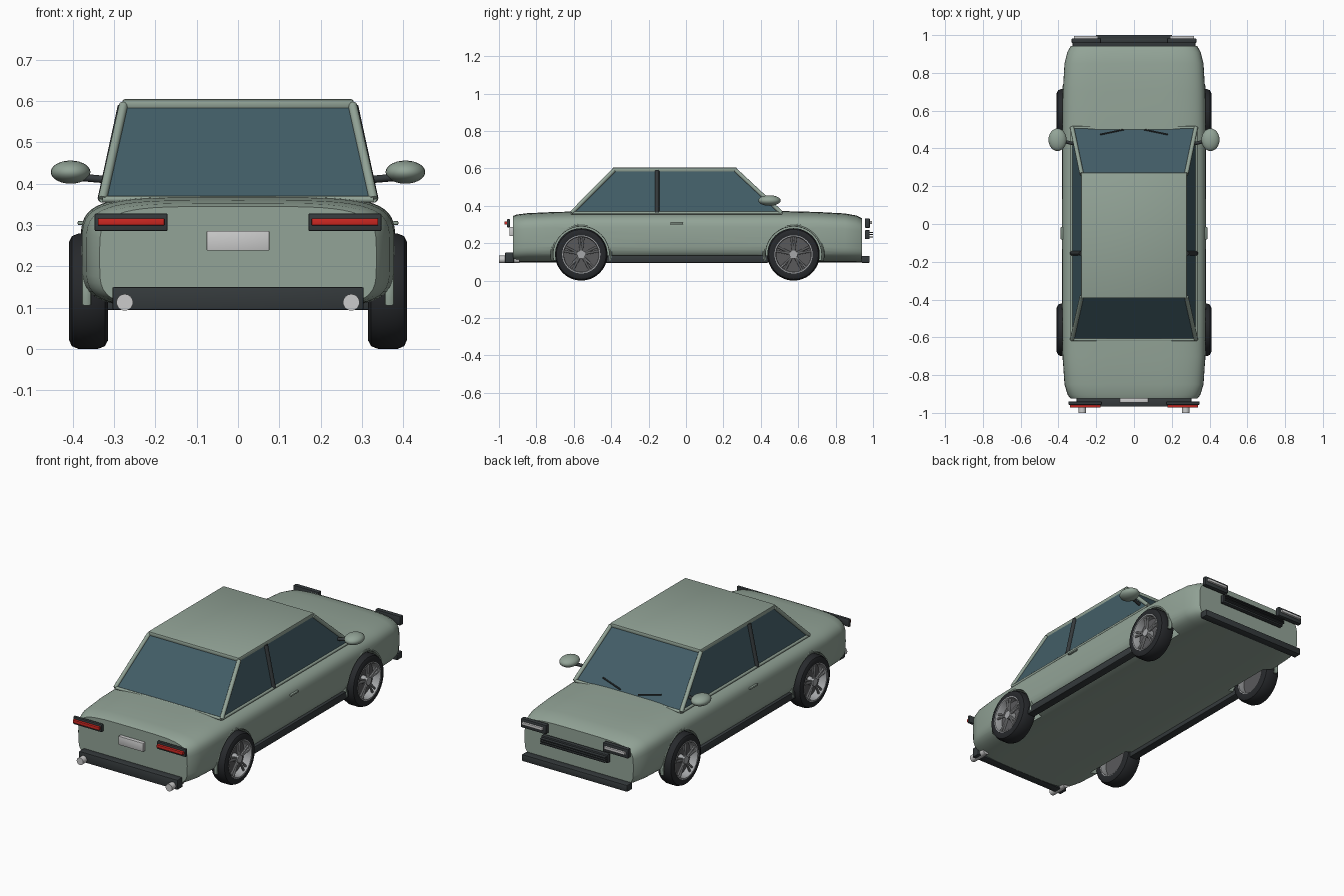
import bpy, bmesh, math
from mathutils import Vector

if "Cube" in bpy.data.objects:
    bpy.data.objects.remove(bpy.data.objects["Cube"])


def mat(name, c):
    m = bpy.data.materials.new(name)
    m.diffuse_color = (*c, 1)
    m.use_nodes = True
    m.node_tree.nodes["Principled BSDF"].inputs["Base Color"].default_value = m.diffuse_color
    return m


PAINT = mat("paint", (0.29, 0.37, 0.31))
GLASS = mat("glass", (0.055, 0.11, 0.135))
DARK = mat("dark_trim", (0.035, 0.042, 0.045))
TYRE = mat("rubber", (0.02, 0.022, 0.025))
RIM = mat("rim_grey", (0.38, 0.39, 0.4))
WELL = mat("rim_shadow", (0.1, 0.1, 0.105))
CHROME = mat("chrome", (0.6, 0.6, 0.6))
RED = mat("red_lamp", (0.6, 0.02, 0.015))


def make(name, bm, m, smooth=True):
    bmesh.ops.recalc_face_normals(bm, faces=bm.faces[:])
    me = bpy.data.meshes.new(name)
    bm.to_mesh(me)
    bm.free()
    ob = bpy.data.objects.new(name, me)
    bpy.context.collection.objects.link(ob)
    me.materials.append(m)
    if smooth:
        shade(ob)
    return ob


def shade(ob):
    bpy.ops.object.select_all(action='DESELECT')
    ob.select_set(True)
    bpy.context.view_layer.objects.active = ob
    bpy.ops.object.shade_smooth_by_angle(angle=math.radians(35))


def box(name, x, y, z, m, bev=0.004):
    """Bevelled box from (min, max) ranges."""
    bm = bmesh.new()
    bmesh.ops.create_cube(bm, size=1)
    for v in bm.verts:
        for i, r in enumerate((x, y, z)):
            v.co[i] = r[0] if v.co[i] < 0 else r[1]
    if bev:
        bmesh.ops.bevel(bm, geom=bm.edges[:], offset=bev, segments=2, affect='EDGES', profile=0.5)
    return make(name, bm, m)


def rod(name, a, b, r, m, seg=12):
    a, b = Vector(a), Vector(b)
    bm = bmesh.new()
    bmesh.ops.create_cone(bm, cap_ends=True, segments=seg, radius1=r, radius2=r, depth=(b - a).length)
    bm.transform((b - a).to_track_quat('Z', 'Y').to_matrix().to_4x4())
    bmesh.ops.translate(bm, vec=(a + b) / 2, verts=bm.verts[:])
    return make(name, bm, m)


def loft(name, rings, m, closed=False, caps=True):
    """Skin a list of point rings."""
    bm = bmesh.new()
    vs = [[bm.verts.new(p) for p in r] for r in rings]
    n = len(vs[0])
    for k in range(len(vs) if closed else len(vs) - 1):
        a, b = vs[k], vs[(k + 1) % len(vs)]
        for i in range(n):
            bm.faces.new((a[i], a[(i + 1) % n], b[(i + 1) % n], b[i]))
    if caps and not closed:
        bm.faces.new(vs[0])
        bm.faces.new(vs[-1])
    return make(name, bm, m)


# Lower body: superellipse sections along y, (y, half width, top)
def section(y, w, top, bot=0.097):
    pts, n, p = [], 56, 2 / 4.5
    for i in range(n):
        t = math.tau * i / n
        c, s = math.cos(t), math.sin(t)
        pts.append((w * math.copysign(abs(c) ** p, c), y,
                    (top + bot) / 2 + (top - bot) / 2 * math.copysign(abs(s) ** p, s)))
    return pts


body = loft("body", [section(*s) for s in (
    (-0.925, 0.335, 0.345), (-0.905, 0.351, 0.353), (-0.85, 0.368, 0.36), (-0.7, 0.378, 0.367),
    (-0.5, 0.38, 0.371), (0, 0.381, 0.372), (0.5, 0.38, 0.372), (0.7, 0.377, 0.367),
    (0.85, 0.368, 0.359), (0.91, 0.353, 0.348), (0.942, 0.335, 0.333))], PAINT)

# Wheel wells
WY, WZ = (-0.56, 0.575), 0.14
for s in (-1, 1):
    for y in WY:
        cut = rod("well_cutter", (s * 0.29, y, WZ), (s * 0.5, y, WZ), 0.15, PAINT, 48)
        cut.hide_render = True
        md = body.modifiers.new("well", 'BOOLEAN')
        md.operation, md.object, md.solver = 'DIFFERENCE', cut, 'EXACT'
        bpy.context.view_layer.objects.active = body
        bpy.ops.object.modifier_apply(modifier=md.name)
        bpy.data.objects.remove(cut)
shade(body)


# Wheels and arch lips
def lathe(name, prof, y, m, seg=48):
    return loft(name, [[(px, y + r * math.cos(math.tau * k / seg), WZ + r * math.sin(math.tau * k / seg))
                        for px, r in prof] for k in range(seg)], m, closed=True)


for s in (-1, 1):
    for y in WY:
        lathe("tyre", [(s * a, r) for a, r in (
            (0.316, 0.1), (0.314, 0.118), (0.322, 0.133), (0.34, 0.14), (0.385, 0.14),
            (0.402, 0.133), (0.409, 0.118), (0.406, 0.1))], y, TYRE)
        lathe("rim", [(s * a, r) for a, r in (
            (0.318, 0.102), (0.318, 0.094), (0.4, 0.092), (0.408, 0.096), (0.408, 0.102))], y, RIM)
        rod("rim_back", (s * 0.355, y, WZ), (s * 0.365, y, WZ), 0.094, WELL, 32)
        rod("hub", (s * 0.36, y, WZ), (s * 0.405, y, WZ), 0.022, RIM, 24)
        for k in range(5):
            for d in (-0.13, 0.13):
                t = math.pi / 2 + math.tau * k / 5
                rod("spoke",
                    (s * 0.395, y + 0.014 * math.cos(t + d), WZ + 0.014 * math.sin(t + d)),
                    (s * 0.395, y + 0.095 * math.cos(t + d), WZ + 0.095 * math.sin(t + d)), 0.006, RIM, 8)
        rings = []
        for k in range(33):
            t = math.radians(-12 + 204 * k / 32)
            rings.append([(s * (0.366 + 0.012 * math.cos(u)), y + (0.157 + 0.009 * math.sin(u)) * math.cos(t),
                           WZ + (0.157 + 0.009 * math.sin(u)) * math.sin(t))
                          for u in (math.tau * i / 10 for i in range(10))])
        loft("arch_lip", rings, PAINT)

# Cabin glass, frame and roof
low = [(-0.328, -0.612, 0.362), (0.328, -0.612, 0.362), (0.328, 0.51, 0.362), (-0.328, 0.51, 0.362)]
top = [(-0.277, -0.385, 0.59), (0.277, -0.385, 0.59), (0.277, 0.265, 0.59), (-0.277, 0.265, 0.59)]
loft("cabin_glass", [low, top], GLASS)
for i in range(4):
    rod("pillar", low[i], top[i], 0.011, PAINT)
    rod("belt_trim", low[i], low[(i + 1) % 4], 0.008, PAINT)
box("roof", (-0.28, 0.28), (-0.393, 0.272), (0.581, 0.605), PAINT, 0.007)

# Side details, mirrored
for s in (-1, 1):
    rod("door_pillar", (s * 0.328, -0.155, 0.362), (s * 0.279, -0.155, 0.588), 0.012, DARK)
    box("sill", sorted((s * 0.33, s * 0.376)), (-0.43, 0.44), (0.095, 0.135), DARK)
    box("door_handle", sorted((s * 0.375, s * 0.388)), (-0.083, -0.015), (0.3, 0.31), PAINT, 0.003)
    rod("mirror_arm", (s * 0.32, 0.425, 0.41), (s * 0.4, 0.445, 0.417), 0.009, DARK)
    bm = bmesh.new()
    bmesh.ops.create_uvsphere(bm, u_segments=24, v_segments=14, radius=1)
    bmesh.ops.scale(bm, vec=(0.048, 0.06, 0.028), verts=bm.verts[:])
    bmesh.ops.translate(bm, vec=(s * 0.405, 0.446, 0.428), verts=bm.verts[:])
    make("mirror", bm, PAINT)
    rod("wiper", (s * 0.055, 0.5, 0.382), (s * 0.18, 0.474, 0.404), 0.004, DARK, 8)
    # Lamps and exhausts
    box("tail_lamp_housing", sorted((s * 0.17, s * 0.347)), (-0.957, -0.94), (0.285, 0.328), DARK)
    box("tail_lamp", sorted((s * 0.178, s * 0.339)), (-0.971, -0.955), (0.299, 0.316), RED, 0.002)
    box("headlamp_housing", sorted((s * 0.175, s * 0.33)), (0.957, 0.983), (0.282, 0.333), DARK)
    box("headlamp", sorted((s * 0.19, s * 0.318)), (0.98, 0.995), (0.303, 0.318), CHROME, 0.002)
    rod("exhaust", (s * 0.274, -1.0, 0.113), (s * 0.274, -0.89, 0.113), 0.02, CHROME, 24)

# Bumpers, plate and grille
box("rear_bumper", (-0.304, 0.304), (-0.967, -0.92), (0.095, 0.15), DARK)
box("front_bumper", (-0.325, 0.325), (0.937, 0.982), (0.095, 0.132), DARK)
box("rear_plate", (-0.076, 0.076), (-0.945, -0.922), (0.238, 0.286), CHROME, 0.002)
box("grille", (-0.205, 0.205), (0.957, 0.982), (0.222, 0.27), DARK)
for k in range(3):
    z = 0.234 + 0.012 * k
    box("grille_slat", (-0.2, 0.2), (0.98, 1.0), (z - 0.003, z + 0.003), DARK, 0.001)
